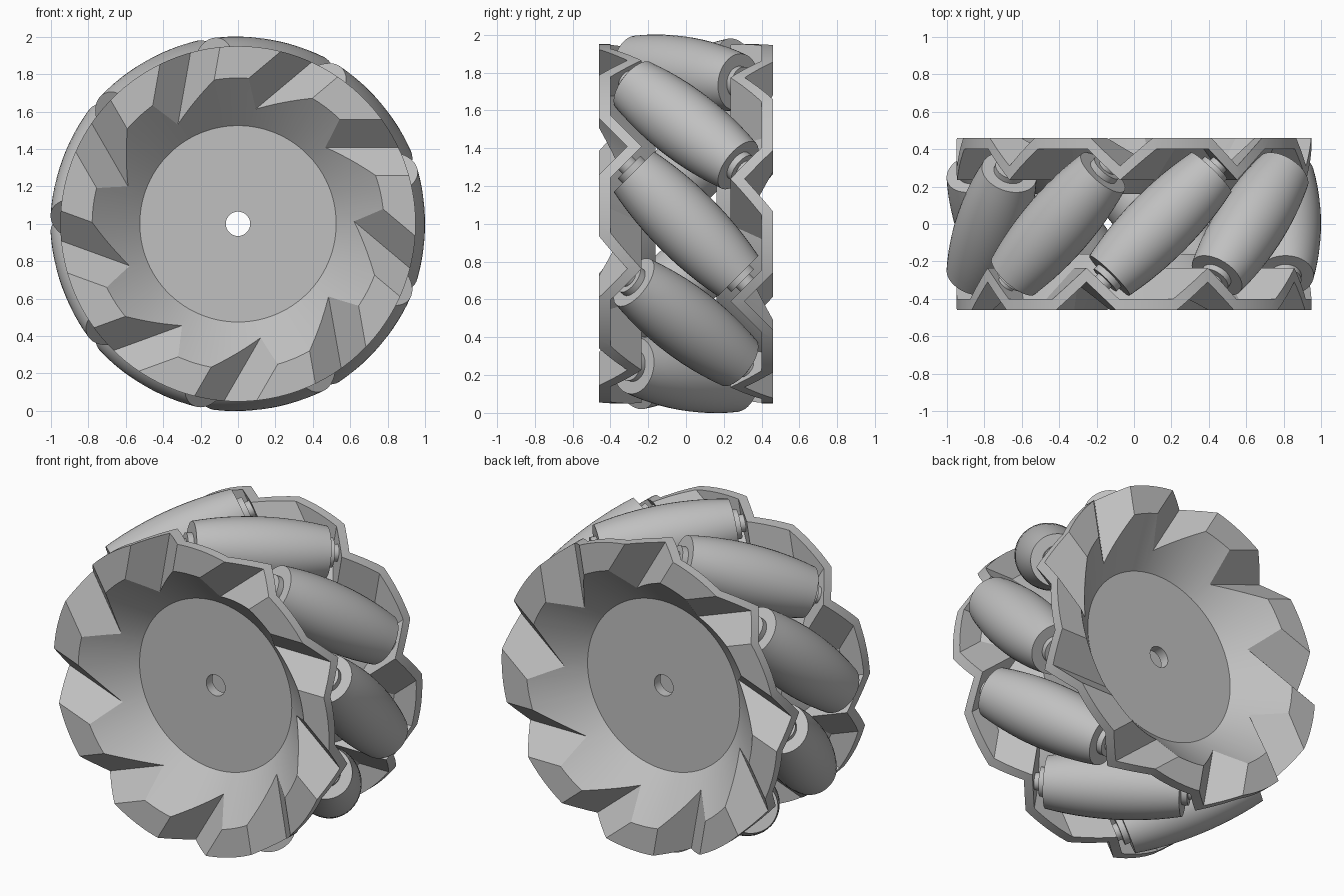
import bpy, bmesh, math
from mathutils import Matrix, Vector

if "Cube" in bpy.data.objects:
    bpy.data.objects.remove(bpy.data.objects["Cube"])

COUNT = 9                # rollers around the wheel
FACE = -0.46             # outer plane of the front plate
TIP = 0.409              # sideways offset of each mounting notch
ROLLER_R = 0.19
ROLLER_HALF = 0.39
CENTRE_R = 1 - ROLLER_R

grey = bpy.data.materials.new("satin_grey")
grey.use_nodes = True
grey.diffuse_color = (0.53, 0.53, 0.53, 1)
shader = next(n for n in grey.node_tree.nodes if n.type == 'BSDF_PRINCIPLED')
shader.inputs["Base Color"].default_value = grey.diffuse_color


def add_object(name, mesh):
    obj = bpy.data.objects.new(name, mesh)
    bpy.context.scene.collection.objects.link(obj)
    return obj


def mesh_from(name, bm):
    bmesh.ops.recalc_face_normals(bm, faces=bm.faces)
    mesh = bpy.data.meshes.new(name)
    bm.to_mesh(mesh)
    bm.free()
    mesh.materials.append(grey)
    return mesh


def smooth(obj, degrees):
    bpy.ops.object.select_all(action='DESELECT')
    obj.select_set(True)
    bpy.context.view_layer.objects.active = obj
    bpy.ops.object.shade_smooth_by_angle(angle=math.radians(degrees))


def directions(k):
    a = math.tau * k / COUNT
    return (Vector((math.cos(a), 0, math.sin(a))),
            Vector((-math.sin(a), 0, math.cos(a))))


def frustum(name, r_out, r_in, d0, d1):
    """Round solid along y between two depths behind the plate face."""
    bm = bmesh.new()
    place = (Matrix.Translation((0, FACE + (d0 + d1) / 2, 0))
             @ Matrix.Rotation(-math.pi / 2, 4, 'X'))
    bmesh.ops.create_cone(bm, cap_ends=True, segments=108, radius1=r_out,
                          radius2=r_in, depth=d1 - d0, matrix=place)
    return add_object(name, mesh_from(name, bm))


def wedges(name, top, bottom, w0, w1):
    """Ring of 45 degree wedges, one for each roller seat."""
    bm = bmesh.new()
    half = bottom - top
    for k in range(COUNT):
        radial, tangent = directions(k)
        ends = []
        for w in (w0, w1):
            ends.append([bm.verts.new(radial * w + tangent * (TIP + s)
                                      + Vector((0, FACE + d, 0)))
                         for s, d in ((-half, top), (0, bottom), (half, top))])
        a, b = ends
        bm.faces.new(a)
        bm.faces.new(b[::-1])
        for i in range(3):
            j = (i + 1) % 3
            bm.faces.new((a[i], b[i], b[j], a[j]))
    return add_object(name, mesh_from(name, bm))


# Side plate: folded sheet with a recessed hub disc
plate = frustum("front_plate", 1.1, 1.1, 0, 0.06)
steps = [
    ('UNION', wedges("seat_solid", 0.03, 0.225, 0.25, 1.2)),
    ('UNION', frustum("bowl_solid", 0.833, 0.55, 0.03, 0.30)),
    ('INTERSECT', frustum("rim_trim", 0.95, 0.95, -0.1, 0.5)),
    ('DIFFERENCE', wedges("seat_cut", -0.05, 0.15, 0.3, 1.3)),
    ('DIFFERENCE', frustum("bowl_cut", 0.833, 0.525, -0.05, 0.24)),
    ('DIFFERENCE', frustum("axle_cut", 0.065, 0.065, 0.1, 0.5)),
]
for operation, tool in steps:
    tool.hide_render = True
    mod = plate.modifiers.new(tool.name, 'BOOLEAN')
    mod.operation = operation
    mod.solver = 'EXACT'
    mod.use_self = True
    mod.object = tool
bpy.context.view_layer.update()
graph = bpy.context.evaluated_depsgraph_get()
folded = bpy.data.meshes.new_from_object(plate.evaluated_get(graph))
plate.modifiers.clear()
plate.data = folded
plate.location.z = 1
for _, tool in steps:
    bpy.data.objects.remove(tool)
smooth(plate, 20)

# Matching plate on the other side
back = add_object("back_plate", plate.data)
back.location.z = 1
back.rotation_euler.x = math.pi

# Barrel roller with bosses and pins, turned from one profile
half_profile = [(0, 0.47), (0.05, 0.47), (0.05, 0.425), (0.085, 0.425),
                (0.085, ROLLER_HALF)]
barrel = []
for i in range(13):
    u = ROLLER_HALF * (1 - i / 6)
    barrel.append((math.sqrt(1 - u * u / 2) - CENTRE_R, u))
profile = half_profile + barrel + [(r, -u) for r, u in reversed(half_profile)]
bm = bmesh.new()
verts = [bm.verts.new((r, 0, u)) for r, u in profile]
edges = [bm.edges.new(pair) for pair in zip(verts, verts[1:])]
bmesh.ops.spin(bm, geom=verts + edges, axis=(0, 0, 1), cent=(0, 0, 0),
               angle=math.tau, steps=40)
bmesh.ops.remove_doubles(bm, verts=bm.verts, dist=0.0005)
roller_mesh = mesh_from("roller", bm)

for k in range(COUNT):
    radial, tangent = directions(k)
    axis = (tangent + Vector((0, -1, 0))).normalized()
    roller = add_object("roller_%d" % (k + 1), roller_mesh)
    roller.rotation_mode = 'QUATERNION'
    roller.rotation_quaternion = axis.to_track_quat('Z', 'Y')
    roller.location = radial * CENTRE_R + Vector((0, 0, 1))
    if k == 0:
        smooth(roller, 35)
